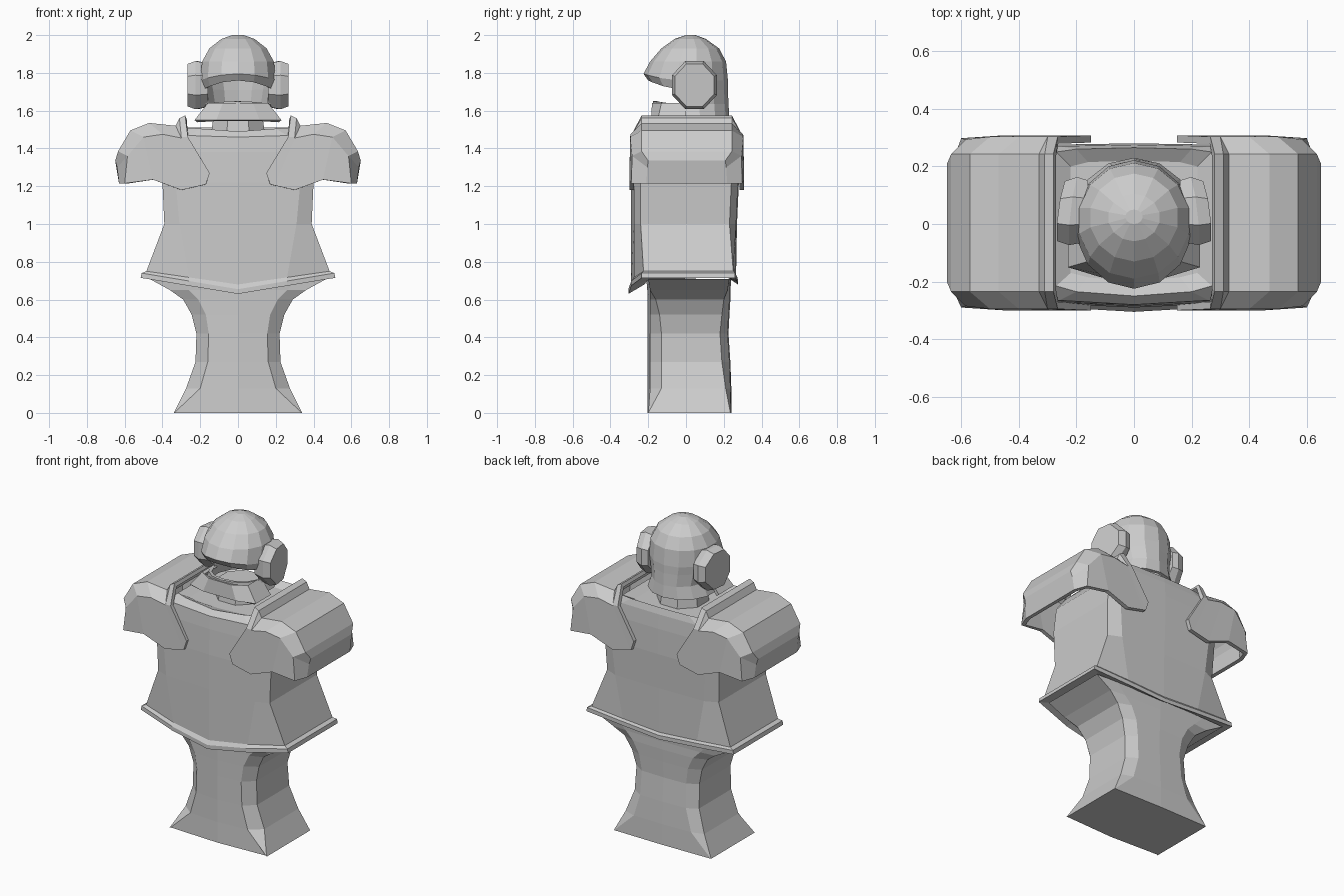
import bpy, bmesh
from math import sin, cos, pi

if "Cube" in bpy.data.objects:
    bpy.data.objects.remove(bpy.data.objects["Cube"])


def loft(name, rings, closed=True, cap_start=True, cap_end=True, skip=None, shell=0):
    """Skin consecutive rings of points; optional caps, skipped faces and thickness."""
    bm = bmesh.new()
    rows = [[bm.verts.new(p) for p in r] for r in rings]
    n = len(rows[0])
    for i in range(len(rows) - 1):
        for j in range(n if closed else n - 1):
            if skip and skip(i, j):
                continue
            k = (j + 1) % n
            bm.faces.new((rows[i][j], rows[i][k], rows[i + 1][k], rows[i + 1][j]))
    if cap_start:
        bm.faces.new(rows[0])
    if cap_end:
        bm.faces.new(rows[-1])
    bmesh.ops.recalc_face_normals(bm, faces=bm.faces)
    me = bpy.data.meshes.new(name)
    bm.to_mesh(me)
    bm.free()
    ob = bpy.data.objects.new(name, me)
    bpy.context.collection.objects.link(ob)
    if shell:
        m = ob.modifiers.new("thickness", "SOLIDIFY")
        m.thickness = shell
        m.offset = -1
    return ob


def body_ring(z, xf, xs, yf, ysf, ysb, yb, front_dip=0, back_dip=0):
    """Ten-sided mirrored section: faceted front, flat sides, faceted back."""
    t = 1 - xf / xs
    half = [(0, yf, z - front_dip), (xf, yf + .015, z - front_dip * t), (xs, ysf, z),
            (xs, ysb, z), (xf, yb - .005, z - back_dip * t), (0, yb, z - back_dip)]
    return half + [(-x, y, z) for x, y, z in half[-2:0:-1]]


# Flared display stand: rectangular foot, chamfered waist
stand = [(0, .338, .34, -.205, -.2, .235, .24), (.13, .2, .275, -.205, -.13, .21, .24),
         (.27, .16, .225, -.205, -.13, .19, .235), (.42, .155, .22, -.205, -.13, .18, .225),
         (.52, .17, .245, -.205, -.14, .19, .23), (.60, .21, .29, -.205, -.16, .2, .235),
         (.65, .26, .36, -.205, -.19, .22, .235), (.71, .32, .47, -.21, -.2, .23, .24)]
loft("stand", [body_ring(*s) for s in stand])

# Breastplate with a lipped, pointed hem and a low collar
torso = [(.72, .22, .42, -.22, -.19, .21, .23, .04, .01),
         (.715, .26, .515, -.305, -.235, .26, .275, .085, .035),
         (.74, .26, .51, -.305, -.235, .26, .275, .085, .035),
         (.75, .26, .485, -.29, -.225, .25, .265, .07, .03),
         (1.0, .31, .39, -.29, -.24, .23, .27),
         (1.22, .33, .40, -.29, -.24, .24, .28),
         (1.38, .32, .38, -.285, -.24, .25, .28),
         (1.47, .26, .31, -.28, -.24, .26, .275, .01),
         (1.51, .2, .27, -.25, -.215, .25, .265, .02),
         (1.48, .16, .22, -.2, -.17, .2, .22)]
loft("breastplate", [body_ring(*s) for s in torso])

# Neck
loft("neck", [[(r * sin(a * pi / 4 + pi / 8), .03 - r * cos(a * pi / 4 + pi / 8), z)
               for a in range(8)] for z, r in ((1.44, .16), (1.57, .14))])

# Shoulder guards: arched shells. Station = lower edge, shoulder line, crown (x, z), inset
guard = [((.15, 1.27), (.265, 1.46), (.28, 1.575), 0),
         ((.17, 1.21), (.30, 1.46), (.31, 1.56), 0),
         ((.19, 1.205), (.30, 1.455), (.33, 1.52), 0),
         ((.30, 1.18), (.40, 1.475), (.47, 1.535), 0),
         ((.45, 1.235), (.50, 1.46), (.57, 1.495), 0),
         ((.60, 1.215), (.585, 1.36), (.635, 1.385), .01),
         ((.63, 1.215), (.64, 1.30), (.65, 1.335), .09)]
for side, label in ((1, "right"), (-1, "left")):
    rows = []
    for low, mid, top, inset in guard:
        arc = [(low, .30 - inset), (mid, .295 - inset), (top, min(.235, .29 - inset))]
        rows.append([(side * p[0], -y, p[1]) for p, y in arc] +
                    [(side * p[0], y + .008, p[1]) for p, y in reversed(arc)])
    loft(label + "_shoulder_guard", rows, closed=False, cap_start=False, shell=.025)

# Helmet shell with an open face between chin and brow
SEG = 14


def head_ring(z, rx, yf, yb, lift=0):
    pts = []
    for k in range(SEG):
        a = 2 * pi * k / SEG
        pts.append((rx * sin(a), (yf + yb) / 2 - (yb - yf) / 2 * cos(a),
                    z + lift * max(0, cos(a)) ** 2))
    return pts


helmet = [(1.56, .205, -.17, .23), (1.635, .175, -.175, .225, .015),
          (1.71, .19, -.2, .222, .05), (1.76, .205, -.225, .222, .035),
          (1.86, .195, -.19, .212), (1.93, .155, -.13, .175),
          (1.98, .09, -.06, .105), (2.0, .03, 0, .05)]
loft("helmet", [head_ring(*h) for h in helmet], cap_start=False, shell=.02,
     skip=lambda i, j: i == 1 and cos(2 * pi * (j + .5) / SEG) > .4)

# Chin guard: flared plate under the face opening
loft("chin_guard", [[(-w, .0, z), (-w, yc, z), (-w * .5, yf, z), (w * .5, yf, z), (w, yc, z), (w, .0, z)]
                    for z, w, yc, yf in ((1.55, .23, -.15, -.185), (1.64, .16, -.13, -.18))],
     closed=False, cap_start=False, cap_end=False, shell=.02)

# Ear discs: tapered octagons
for side, label in ((1, "right"), (-1, "left")):
    rows = []
    for x, r in ((.16, .9), (.225, 1.0), (.268, .88)):
        ring = []
        for k in range(8):
            a = (k + .5) * pi / 4
            dx = -.03 * max(0, cos(a)) if x > .2 else 0
            ring.append((side * (x + dx), .045 + .128 * r * cos(a), 1.735 + .138 * r * sin(a)))
        rows.append(ring)
    loft(label + "_ear_disc", rows)
